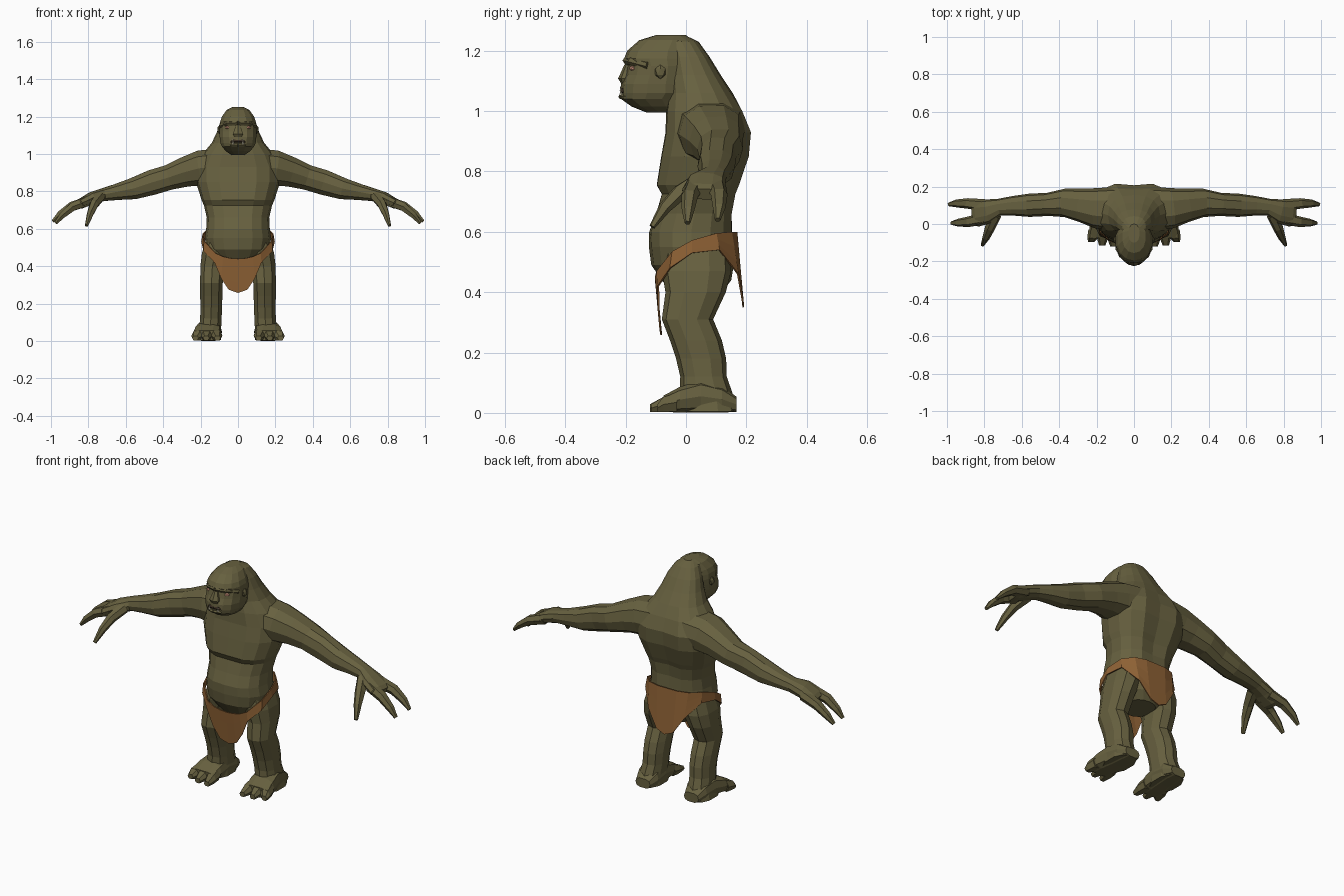
import bpy, bmesh, math
from mathutils import Vector


def material(name, rgb):
    m = bpy.data.materials.new(name)
    m.diffuse_color = (*rgb, 1)
    return m


SKIN = material("olive_skin", (0.135, 0.118, 0.05))
CLOTH = material("brown_cloth", (0.27, 0.12, 0.035))
EYE = material("pink_eye", (0.75, 0.36, 0.25))
DARK = material("dark_mouth", (0.04, 0.025, 0.015))
BONE = material("tooth", (0.6, 0.55, 0.4))


def finish(bm, name, mat, mirror):
    bmesh.ops.recalc_face_normals(bm, faces=bm.faces)
    mesh = bpy.data.meshes.new(name)
    bm.to_mesh(mesh)
    bm.free()
    mesh.materials.append(mat)
    ob = bpy.data.objects.new(name, mesh)
    bpy.context.collection.objects.link(ob)
    if mirror:
        ob.modifiers.new("mirror", 'MIRROR')
    return ob


def limb(name, rings, n=8, hint=(0, 1, 0), axis=None, mirror=True, p=0.85, mat=SKIN):
    """Loft rings (x, y, z, radius along hint, radius across, optional dent)."""
    bm = bmesh.new()
    pts = [Vector(r[:3]) for r in rings]
    loops = []
    for i, r in enumerate(rings):
        t = Vector(axis) if axis else pts[min(i + 1, len(pts) - 1)] - pts[max(i - 1, 0)]
        t.normalize()
        u = Vector(hint)
        u = (u - t * u.dot(t)).normalized()
        v = t.cross(u)
        dent = r[5] if len(r) > 5 else 0
        loop = []
        for k in range(n):
            c, s = math.cos(2 * math.pi * k / n), math.sin(2 * math.pi * k / n)
            c = math.copysign(abs(c) ** p, c) * r[3]
            s = math.copysign(abs(s) ** p, s) * r[4]
            if k == 0:
                c -= dent
            elif k == n // 2:
                c += dent * 0.4
            loop.append(bm.verts.new(pts[i] + u * c + v * s))
        loops.append(loop)
    for a, b in zip(loops, loops[1:]):
        for k in range(n):
            bm.faces.new((a[k], a[(k + 1) % n], b[(k + 1) % n], b[k]))
    bm.faces.new(loops[0])
    bm.faces.new(loops[-1])
    return finish(bm, name, mat, mirror)


def stack(name, levels, n, p):
    """Horizontal rings given as (z, front y, back y, half width, dent)."""
    rings = [(0, (f + b) / 2, z, (b - f) / 2, w, d) for z, f, b, w, d in levels]
    return limb(name, rings, n, axis=(0, 0, 1), mirror=False, p=p)


def blob(name, loc, size, mat, mirror=True, sub=1):
    bm = bmesh.new()
    bmesh.ops.create_icosphere(bm, subdivisions=sub, radius=1)
    for v in bm.verts:
        v.co = Vector([v.co[i] * size[i] + loc[i] for i in range(3)])
    return finish(bm, name, mat, mirror)


# Torso, hunched back and thick neck
stack("torso", [
    (0.40, -0.05, 0.12, 0.08, 0), (0.44, -0.08, 0.15, 0.13, 0),
    (0.49, -0.115, 0.158, 0.165, 0), (0.55, -0.123, 0.16, 0.178, 0),
    (0.60, -0.125, 0.16, 0.17, 0.008), (0.66, -0.105, 0.16, 0.167, 0.015),
    (0.725, -0.088, 0.172, 0.182, 0.02), (0.755, -0.105, 0.185, 0.195, 0.02),
    (0.85, -0.09, 0.218, 0.225, 0.02), (0.93, -0.075, 0.225, 0.225, 0.018),
    (1.00, -0.07, 0.195, 0.19, 0.01), (1.06, -0.06, 0.155, 0.14, 0),
    (1.12, -0.06, 0.115, 0.112, 0), (1.18, -0.06, 0.078, 0.092, 0),
    (1.23, -0.07, 0.042, 0.064, 0), (1.25, -0.08, 0.0, 0.03, 0)], 16, 0.85)

# Head with jaw, muzzle and brow
stack("head", [
    (0.995, -0.13, -0.02, 0.035, 0), (1.015, -0.18, 0, 0.066, 0),
    (1.04, -0.215, 0, 0.088, 0), (1.06, -0.217, 0.02, 0.097, 0),
    (1.09, -0.215, 0.02, 0.1, 0), (1.12, -0.202, 0.02, 0.1, 0),
    (1.15, -0.195, 0.02, 0.1, 0), (1.175, -0.205, 0.02, 0.097, 0),
    (1.20, -0.195, 0.02, 0.088, 0), (1.235, -0.155, 0.02, 0.063, 0),
    (1.252, -0.10, 0.0, 0.03, 0)], 14, 0.9)
limb("brow", [(0, -0.193, 1.168, 0.018, 0.014), (0.05, -0.178, 1.166, 0.018, 0.014),
              (0.09, -0.125, 1.152, 0.014, 0.012)], 6)
limb("nose", [(0, -0.19, 1.155, 0.014, 0.013), (0, -0.203, 1.108, 0.022, 0.03),
              (0, -0.202, 1.09, 0.012, 0.02)], 6, axis=(0, 0, 1), mirror=False)
limb("mouth", [(0, -0.205, 1.068, 0.015, 0.011), (0.025, -0.203, 1.068, 0.015, 0.010),
               (0.045, -0.19, 1.06, 0.012, 0.005)], 6, mat=DARK)
limb("lower_lip", [(0, -0.212, 1.048, 0.013, 0.009), (0.03, -0.204, 1.048, 0.012, 0.009),
                   (0.055, -0.18, 1.05, 0.01, 0.007)], 6)
limb("fang", [(0.026, -0.214, 1.052, 0.006, 0.006), (0.027, -0.217, 1.082, 0.001, 0.001)],
     4, mat=BONE)
blob("eye", (0.056, -0.177, 1.142), (0.015, 0.012, 0.009), EYE)
blob("ear", (0.1, -0.085, 1.13), (0.012, 0.02, 0.024), SKIN)

# Arm and palm
limb("arm", [
    (0.10, 0.08, 0.935, 0.12, 0.10), (0.20, 0.085, 0.925, 0.108, 0.098),
    (0.28, 0.10, 0.905, 0.09, 0.083), (0.37, 0.113, 0.875, 0.076, 0.07),
    (0.46, 0.105, 0.848, 0.062, 0.07), (0.56, 0.10, 0.815, 0.062, 0.06),
    (0.65, 0.097, 0.797, 0.052, 0.045), (0.72, 0.09, 0.783, 0.045, 0.036),
    (0.78, 0.068, 0.765, 0.065, 0.034), (0.84, 0.06, 0.735, 0.075, 0.028),
    (0.86, 0.058, 0.725, 0.055, 0.02)], 10)

# Two long fingers and a thumb
digits = {
    "outer_finger": [(0.80, 0.10, 0.75), (0.89, 0.11, 0.722), (0.95, 0.11, 0.68), (0.99, 0.105, 0.64)],
    "inner_finger": [(0.80, 0.03, 0.75), (0.885, 0.012, 0.718), (0.94, 0.007, 0.672), (0.975, 0.005, 0.63)],
    "thumb": [(0.74, 0.05, 0.77), (0.77, -0.02, 0.73), (0.79, -0.07, 0.68), (0.81, -0.112, 0.617)]}
for name, path in digits.items():
    limb(name, [(*q, r, r * 0.9) for q, r in zip(path, (0.033, 0.028, 0.021, 0.010))], 6)

# Leg
limb("leg", [
    (0.09, 0.035, 0.56, 0.11, 0.08), (0.12, 0.035, 0.47, 0.115, 0.076),
    (0.137, 0.032, 0.40, 0.10, 0.067), (0.142, 0.005, 0.31, 0.085, 0.063),
    (0.143, 0.033, 0.24, 0.086, 0.062), (0.143, 0.05, 0.18, 0.083, 0.06),
    (0.145, 0.058, 0.12, 0.077, 0.06), (0.15, 0.068, 0.06, 0.088, 0.062),
    (0.155, 0.07, 0.005, 0.098, 0.068)], 10, axis=(0, 0, 1))

# Foot and three toes
limb("foot", [
    (0.15, 0.168, 0.028, 0.045, 0.026), (0.15, 0.12, 0.045, 0.064, 0.045),
    (0.155, 0.05, 0.055, 0.068, 0.055), (0.163, -0.02, 0.044, 0.075, 0.044),
    (0.168, -0.075, 0.03, 0.075, 0.028)], 10, hint=(1, 0, 0), axis=(0, -1, 0), p=0.7)
for i, (x0, x1, y1) in enumerate([(0.118, 0.11, -0.12), (0.166, 0.17, -0.115), (0.212, 0.228, -0.095)]):
    limb(f"toe_{i + 1}", [(x0, -0.03, 0.035, 0.032, 0.034), ((x0 + x1) / 2, -0.075, 0.028, 0.03, 0.028),
                          (x1, y1, 0.016, 0.017, 0.014)],
         6, hint=(1, 0, 0), axis=(0, -1, 0), p=0.8)

# Loincloth: columns from back centre to front centre, top edge and bottom edge
columns = [
    ((0, 0.167, 0.60), (0, 0.19, 0.35)),
    ((0.06, 0.167, 0.60), (0.05, 0.188, 0.37)),
    ((0.12, 0.15, 0.60), (0.11, 0.172, 0.46)),
    ((0.167, 0.10, 0.595), (0.172, 0.11, 0.54)),
    ((0.187, 0.02, 0.572), (0.194, 0.02, 0.53)),
    ((0.18, -0.045, 0.535), (0.182, -0.052, 0.48)),
    ((0.12, -0.095, 0.47), (0.125, -0.092, 0.42)),
    ((0.08, -0.10, 0.452), (0.09, -0.09, 0.335)),
    ((0.04, -0.10, 0.443), (0.05, -0.085, 0.275)),
    ((0, -0.10, 0.44), (0, -0.082, 0.258))]
bm = bmesh.new()
grid = [[bm.verts.new(Vector(a).lerp(Vector(b), t)) for t in (0, 0.35, 0.7, 1)] for a, b in columns]
for a, b in zip(grid, grid[1:]):
    for k in range(3):
        bm.faces.new((a[k], a[k + 1], b[k + 1], b[k]))
cloth = finish(bm, "loincloth", CLOTH, True)
solid = cloth.modifiers.new("thickness", 'SOLIDIFY')
solid.thickness = 0.006
solid.offset = 0
